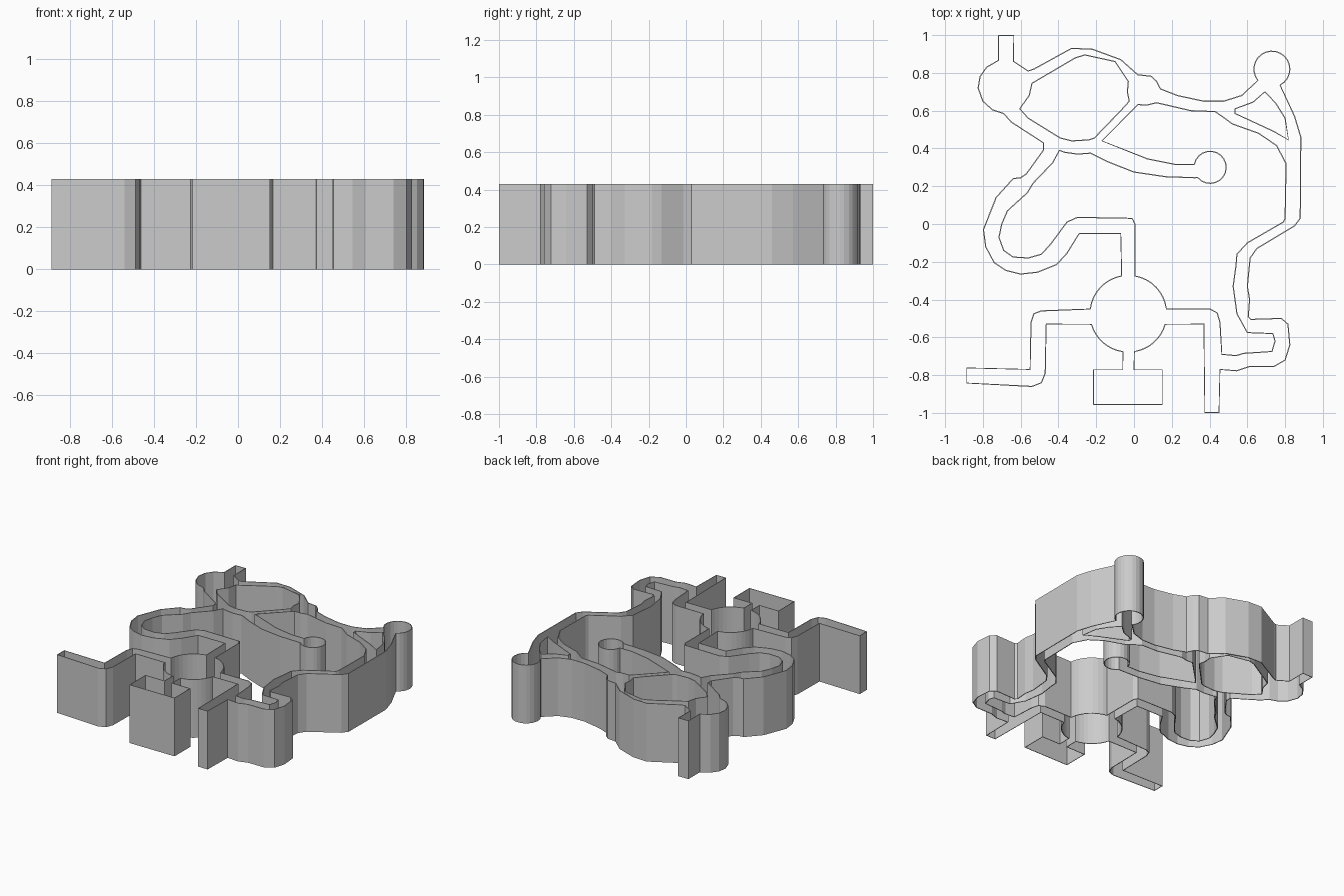
import bpy, bmesh, math

HEIGHT = 0.43
THICK = 0.006


def arc(cx, cy, r, a0, a1, n):
    """Points along an arc, angles in degrees."""
    return [(cx + r * math.cos(math.radians(a0 + (a1 - a0) * i / n)),
             cy + r * math.sin(math.radians(a0 + (a1 - a0) * i / n))) for i in range(n + 1)]


def wall_loop(name, pts):
    """Closed thin wall standing on the ground along a plan outline."""
    bm = bmesh.new()
    lo = [bm.verts.new((x, y, 0)) for x, y in pts]
    hi = [bm.verts.new((x, y, HEIGHT)) for x, y in pts]
    n = len(pts)
    for i in range(n):
        j = (i + 1) % n
        bm.faces.new((lo[i], lo[j], hi[j], hi[i]))
    me = bpy.data.meshes.new(name)
    bm.to_mesh(me)
    bm.free()
    ob = bpy.data.objects.new(name, me)
    bpy.context.collection.objects.link(ob)
    mod = ob.modifiers.new("thickness", 'SOLIDIFY')
    mod.thickness = THICK
    mod.offset = 0
    return ob


def hall(a0, a1):
    """Piece of the round hall between two passages."""
    return arc(-0.03, -0.475, 0.203, a0, a1, 8)


# outer wall: north-west chamber and the winding west passage
west = [(-.637, .86), (-.637, .998), (-.718, .998), (-.718, .866), (-.78, .83), (-.815, .78),
        (-.825, .72), (-.80, .65), (-.75, .605), (-.69, .585), (-.65, .54), (-.48, .43),
        (-.48, .39), (-.57, .265), (-.60, .245), (-.64, .24), (-.73, .14), (-.797, -.03),
        (-.785, -.12), (-.74, -.205), (-.68, -.245), (-.60, -.265), (-.51, -.255),
        (-.41, -.215), (-.355, -.155), (-.29, -.05), (-.07, -.05)]
# outer wall: passages around the round hall
west_exit = [(-.49, -.46), (-.53, -.475), (-.545, -.52), (-.55, -.77), (-.885, -.762),
             (-.885, -.842), (-.54, -.86), (-.49, -.84), (-.47, -.79), (-.465, -.53)]
south_room = [(-.06, -.772), (-.215, -.772), (-.215, -.955), (.15, -.955), (.15, -.772), (0, -.772)]
south_exit = [(.37, -.53), (.375, -.998), (.45, -.998), (.455, -.77), (.545, -.777), (.61, -.755)]
# outer wall: east passage and northern edge
east = [(.74, -.755), (.80, -.72), (.825, -.64), (.815, -.53), (.78, -.5), (.62, -.505),
        (.605, -.49), (.612, -.4), (.60, -.33), (.615, -.18), (.65, -.13), (.85, -.01),
        (.88, .03), (.883, .46), (.85, .57)]
north = [(.57, .68), (.475, .65), (.37, .65), (.23, .68), (.14, .715), (.12, .755), (.09, .782),
         (.02, .79), (-.07, .87), (-.22, .925), (-.33, .93), (-.53, .82), (-.56, .81)]
wall_loop("outer_wall", west + hall(100, 173) + west_exit + hall(196, 262) + south_room
          + hall(279, 344) + south_exit + east + arc(.73, .82, .095, -63, 219, 18) + north)

# central island wall: from the north junction clockwise
isle_ne = [(-.17, .44), (.02, .632), (.07, .63), (.12, .642), (.3, .6), (.43, .595), (.48, .56),
           (.52, .53), (.66, .48), (.755, .415), (.805, .32), (.80, .03), (.79, .01)]
isle_se = [(.60, -.1), (.545, -.16), (.54, -.22), (.525, -.33), (.545, -.475), (.6, -.575),
           (.735, -.58), (.747, -.62), (.73, -.675), (.58, -.685), (.54, -.697), (.465, -.69),
           (.455, -.52), (.44, -.47), (.40, -.45)]
isle_sw = [(.005, 0), (-.01, .03), (-.3, .035), (-.355, .01), (-.44, -.105), (-.49, -.16),
           (-.56, -.18), (-.64, -.175), (-.69, -.14), (-.715, -.07), (-.70, 0), (-.67, .07),
           (-.565, .165), (-.535, .215), (-.43, .325), (-.395, .39), (-.37, .38), (-.3, .37),
           (-.23, .375)]
isle_dead_end = [(-.14, .33), (0, .275), (.17, .25), (.32, .245)]
isle_return = [(.31, .315), (.22, .315), (.07, .345)]
wall_loop("central_island_wall", isle_ne + isle_se + hall(7, 80) + isle_sw + isle_dead_end
          + arc(.403, .3, .085, 220, -190 + 360, 1)[:1]
          + arc(.403, .3, .085, -140, 170, 18)[1:] + isle_return)

# two smaller pillars of rock enclosed by the passages
wall_loop("northwest_island_wall", [
    (-.31, .88), (-.26, .895), (-.1, .86), (-.03, .755), (-.035, .70), (-.025, .65), (-.07, .6),
    (-.21, .455), (-.24, .445), (-.33, .44), (-.39, .455), (-.56, .56), (-.605, .61),
    (-.555, .68), (-.54, .745)])
wall_loop("northeast_island_wall", [
    (.535, .61), (.63, .645), (.693, .7), (.75, .64), (.80, .56), (.818, .445), (.74, .49),
    (.535, .585)])
